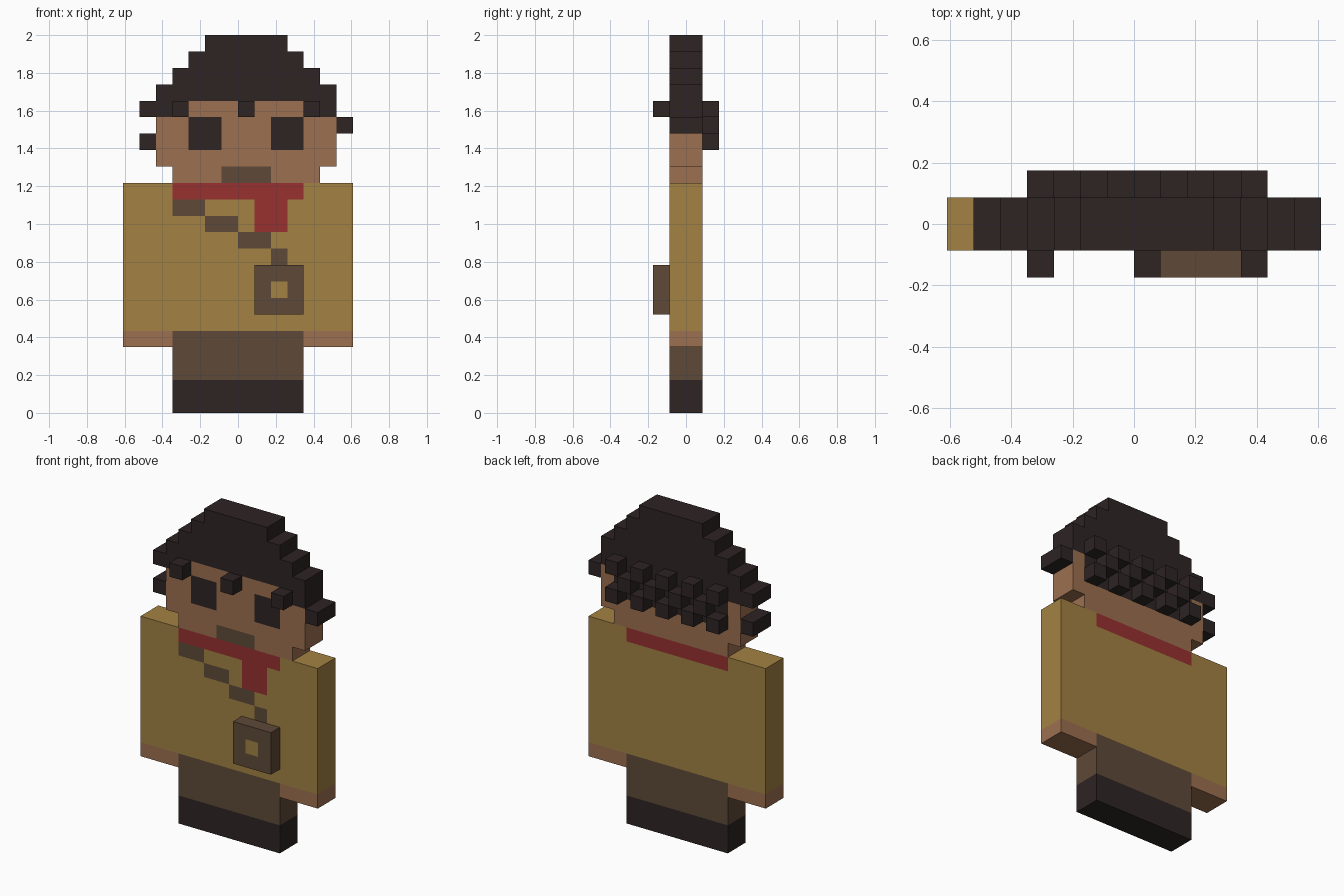
import bpy
import bmesh
from mathutils import Vector

cube = bpy.data.objects.get("Cube")
if cube:
    bpy.data.objects.remove(cube, do_unlink=True)

U = 2 / 23  # size of one block unit; the figure is 23 units tall


def linear(c):
    c /= 255
    return c / 12.92 if c <= 0.04045 else ((c + 0.055) / 1.055) ** 2.4


def material(name, r, g, b):
    mat = bpy.data.materials.new(name)
    mat.use_nodes = True
    colour = (linear(r), linear(g), linear(b), 1)
    mat.diffuse_color = colour
    bsdf = mat.node_tree.nodes["Principled BSDF"]
    bsdf.inputs["Base Color"].default_value = colour
    bsdf.inputs["Roughness"].default_value = 0.9
    return mat


DARK = material("dark brown black", 46, 36, 36)
SKIN = material("tan skin", 156, 112, 80)
COAT = material("mustard cloth", 163, 130, 67)
RED = material("red cloth", 151, 49, 48)
BROWN = material("brown leather", 94, 73, 56)


def finish(bm, name, mats):
    bmesh.ops.recalc_face_normals(bm, faces=bm.faces)
    bmesh.ops.scale(bm, vec=(U, U, U), verts=bm.verts)
    mesh = bpy.data.meshes.new(name)
    bm.to_mesh(mesh)
    bm.free()
    for mat in mats:
        mesh.materials.append(mat)
    obj = bpy.data.objects.new(name, mesh)
    bpy.context.collection.objects.link(obj)
    return obj


def block(name, x, z, mat, y=(-1, 1), patches=()):
    """Box in block units. Each patch (side, x range, z range, material) is cut
    into the front (-1) or back (1) face, or around all sides (0)."""
    bm = bmesh.new()
    bmesh.ops.create_cube(bm, size=1)
    low, high = Vector((x[0], y[0], z[0])), Vector((x[1], y[1], z[1]))
    for v in bm.verts:
        v.co = [(a + b) / 2 + c * (b - a) for a, b, c in zip(low, high, v.co)]
    cuts = set()
    for _, px, pz, _ in patches:
        cuts |= {(0, c) for c in px if x[0] < c < x[1]}
        cuts |= {(2, c) for c in pz if z[0] < c < z[1]}
    for axis, c in sorted(cuts):
        normal = Vector((0, 0, 0))
        normal[axis] = 1
        bmesh.ops.bisect_plane(bm, geom=bm.verts[:] + bm.edges[:] + bm.faces[:],
                               plane_co=normal * c, plane_no=normal)
    bmesh.ops.recalc_face_normals(bm, faces=bm.faces)
    mats = [mat]
    for side, px, pz, paint in patches:
        if paint not in mats:
            mats.append(paint)
        for f in bm.faces:
            m = f.calc_center_median()
            inside = px[0] <= m.x <= px[1] and pz[0] <= m.z <= pz[1]
            if inside and (side == 0 or f.normal.y * side > 0.5):
                f.material_index = mats.index(paint)
    return finish(bm, name, mats)


# Legs with boots
block("legs", (-4, 4), (0, 5), BROWN, patches=[(0, (-4, 4), (0, 2), DARK)])

# Hands
block("right_hand", (-7, -4), (4, 5), SKIN)
block("left_hand", (4, 7), (4, 5), SKIN)

# Coat with scarf and the stepped bag strap
strap = [(-1, (a, b), (z, z + 1), BROWN)
         for a, b, z in [(-4, -2, 12), (-2, 0, 11), (0, 2, 10), (2, 3, 9)]]
scarf = [(-1, (-4, 4), (13, 14), RED), (1, (-4, 4), (13, 14), RED),
         (-1, (1, 3), (11, 13), RED)]
block("coat", (-7, 7), (5, 14), COAT, patches=scarf + strap)

# Satchel with clasp
block("satchel", (1, 4), (6, 9), BROWN, y=(-2, -1),
      patches=[(-1, (2, 3), (7, 8), COAT)])

# Head: chin with mouth, face with eyes, brow
block("chin", (-4, 5), (14, 15), SKIN, patches=[(-1, (-1, 2), (14, 15), BROWN)])
block("face", (-5, 6), (15, 18), SKIN, patches=[
    (-1, (-3, -1), (16, 18), DARK),
    (-1, (2, 4), (16, 18), DARK),
    (1, (-4, 5), (16, 18), DARK)])
block("brow", (-4, 5), (18, 19), SKIN, patches=[(1, (-4, 5), (18, 19), DARK)])

# Stepped hair cap, an extruded staircase profile
right, left = [], []
for i in range(4):
    right += [(-5 + i, 19 + i), (-5 + i, 20 + i)]
    left += [(6 - i, 19 + i), (6 - i, 20 + i)]
bm = bmesh.new()
face = bm.faces.new([bm.verts.new((px, -1, pz)) for px, pz in right + left[::-1]])
extruded = bmesh.ops.extrude_face_region(bm, geom=[face])["geom"]
bmesh.ops.translate(bm, vec=(0, 2, 0),
                    verts=[g for g in extruded if isinstance(g, bmesh.types.BMVert)])
finish(bm, "hair_cap", [DARK])

# Side tufts
block("right_upper_tuft", (-6, -4), (18, 19), DARK)
block("right_lower_tuft", (-6, -5), (16, 17), DARK)
block("left_upper_tuft", (5, 6), (18, 19), DARK)
block("left_lower_tuft", (6, 7), (17, 18), DARK)

# Fringe curls in front
for n, px in enumerate((-4, 0, 4)):
    block(f"fringe_curl_{n + 1}", (px, px + 1), (18, 19), DARK, y=(-2, -1))

# Checkered curls on the back of the head
for pz in (16, 17, 18):
    for px in range(-4, 5):
        if (px + pz) % 2 == 0:
            block(f"back_curl_{pz - 15}_{px + 5}", (px, px + 1), (pz, pz + 1),
                  DARK, y=(1, 2))
